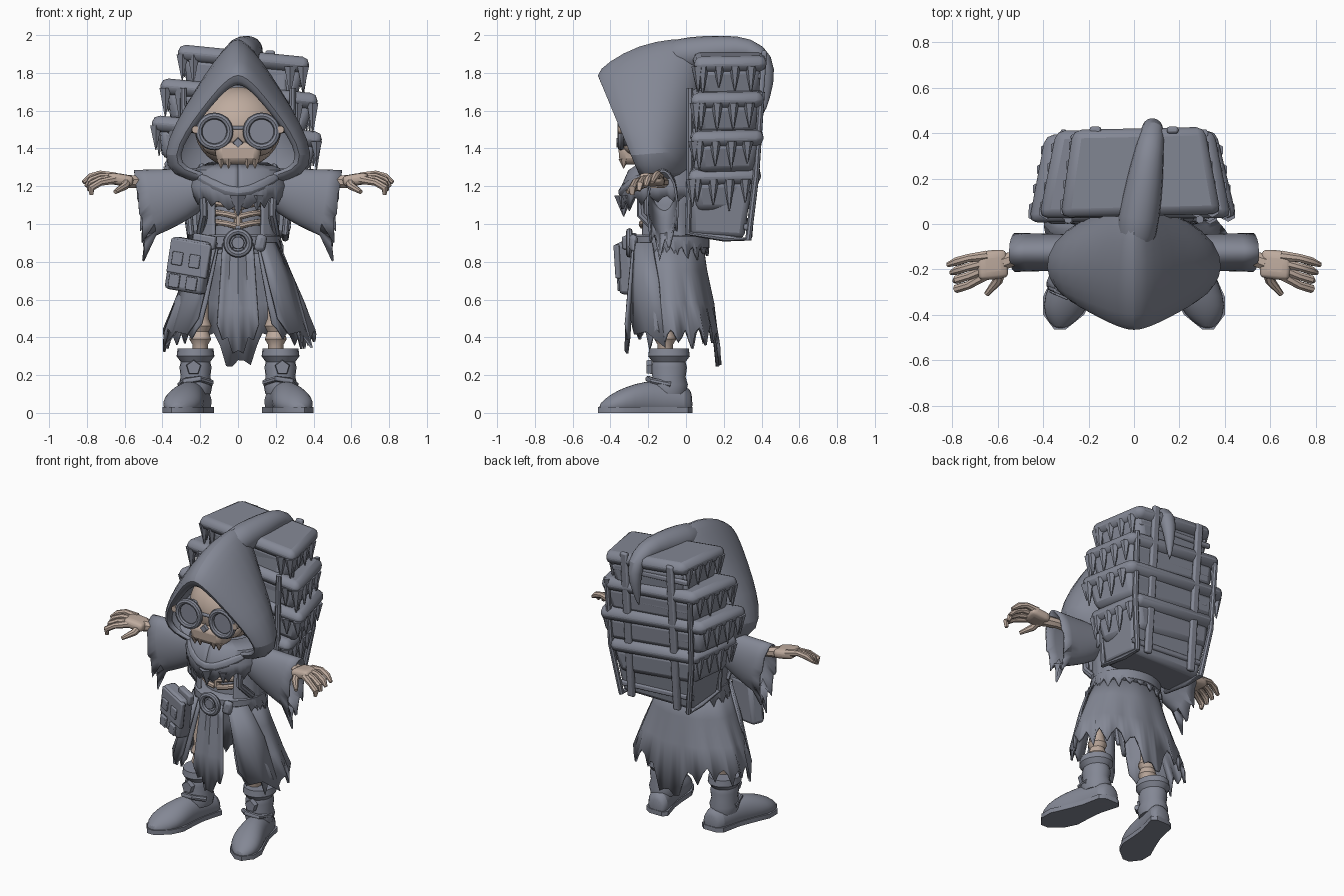
import bpy, bmesh, math, random
from math import sin, cos, pi, radians
from mathutils import Vector, Matrix, Euler

random.seed(4)
cube = bpy.data.objects.get("Cube")
if cube:
    bpy.data.objects.remove(cube)
parts = []


def material(name, colour):
    m = bpy.data.materials.new(name)
    m.use_nodes = True
    m.diffuse_color = (*colour, 1)
    m.node_tree.nodes["Principled BSDF"].inputs["Base Color"].default_value = (*colour, 1)
    return m


CLOTH = material("slate_grey", (.23, .245, .3))
BONE = material("bone", (.52, .41, .345))


def finish(name, bm, mat=CLOTH, mirror=False, thick=0, sub=0, bevel=0):
    bmesh.ops.recalc_face_normals(bm, faces=bm.faces)
    mesh = bpy.data.meshes.new(name)
    bm.to_mesh(mesh)
    bm.free()
    mesh.materials.append(mat)
    ob = bpy.data.objects.new(name, mesh)
    bpy.context.collection.objects.link(ob)
    if bevel:
        mod = ob.modifiers.new("Bevel", "BEVEL")
        mod.width, mod.segments = bevel, 2
    if mirror:
        ob.modifiers.new("Mirror", "MIRROR")
    if thick:
        mod = ob.modifiers.new("Solidify", "SOLIDIFY")
        mod.thickness, mod.offset = thick, 0
    if sub:
        mod = ob.modifiers.new("Subdivision", "SUBSURF")
        mod.levels = mod.render_levels = sub
    parts.append(ob)
    return ob


def skin(name, rows, mat=CLOTH, close=True, caps=False, **kw):
    """Surface through rows of points."""
    bm = bmesh.new()
    vs = [[bm.verts.new(p) for p in row] for row in rows]
    n = len(vs[0])
    for a, b in zip(vs, vs[1:]):
        for i in range(n if close else n - 1):
            j = (i + 1) % n
            bm.faces.new((a[i], a[j], b[j], b[i]))
    if caps:
        bm.faces.new(vs[0])
        bm.faces.new(vs[-1])
    return finish(name, bm, mat, **kw)


def loft(name, levels, mat=CLOTH, n=20, **kw):
    """Stacked ellipses given as x, y, z, x radius, y radius."""
    rows = [[(x + rx * cos(2 * pi * i / n), y + ry * sin(2 * pi * i / n), z) for i in range(n)]
            for x, y, z, rx, ry in levels]
    return skin(name, rows, mat, caps=True, **kw)


def tube(name, points, radii, mat=CLOTH, n=8, **kw):
    pts = [Vector(p) for p in points]
    side, rows = Vector((.31, .87, .38)), []
    for k, p in enumerate(pts):
        t = (pts[min(k + 1, len(pts) - 1)] - pts[max(k - 1, 0)]).normalized()
        side = (side - t * side.dot(t)).normalized()
        up, r = t.cross(side), radii[k] if isinstance(radii, list) else radii
        rows.append([p + (side * cos(2 * pi * i / n) + up * sin(2 * pi * i / n)) * r for i in range(n)])
    return skin(name, rows, mat, caps=True, **kw)


def box(name, loc, size, rot=(0, 0, 0), bevel=.02, mat=CLOTH, taper=1, back=1, **kw):
    """Bevelled box; taper narrows the bottom, back narrows the rear."""
    bm = bmesh.new()
    bmesh.ops.create_cube(bm, size=1)
    turn = Euler(rot).to_matrix()
    for v in bm.verts:
        k = taper if v.co.z < 0 else 1
        w = k * (back if v.co.y > 0 else 1)
        v.co = turn @ Vector((v.co.x * size[0] * w, v.co.y * size[1] * k, v.co.z * size[2])) + Vector(loc)
    return finish(name, bm, mat, bevel=bevel, **kw)


def ball(name, loc, size, mat=BONE, **kw):
    bm = bmesh.new()
    bmesh.ops.create_uvsphere(bm, u_segments=24, v_segments=16, radius=1,
                              matrix=Matrix.Translation(loc) @ Matrix.Diagonal((*size, 1)))
    return finish(name, bm, mat, **kw)


def spikes(name, items, mat=CLOTH, **kw):
    """Hanging cones given as base, length, radius."""
    bm = bmesh.new()
    for (x, y, z), length, r in items:
        bmesh.ops.create_cone(bm, cap_ends=True, segments=6, radius1=.003, radius2=r, depth=length,
                              matrix=Matrix.Translation((x, y, z - length / 2)))
    return finish(name, bm, mat, **kw)


def disc(name, loc, r, depth, n=20, mat=CLOTH, **kw):
    bm = bmesh.new()
    bmesh.ops.create_cone(bm, cap_ends=True, segments=n, radius1=r, radius2=r * .9, depth=depth,
                          matrix=Matrix.Translation(loc) @ Matrix.Rotation(pi / 2, 4, "X"))
    return finish(name, bm, mat, **kw)


def hoop(name, loc, R, r, **kw):
    n = 24
    rows = [[(loc[0] + (R + r * cos(b)) * cos(a), loc[1] + r * sin(b), loc[2] + (R + r * cos(b)) * sin(a))
             for a in (2 * pi * i / n for i in range(n))] for b in (pi * k / 4 for k in range(9))]
    return skin(name, rows, **kw)


def tooth(i):
    return (0, .45, 1, .35)[i % 4] * random.uniform(.4, 1)


def ragged(name, levels, arc, depth, ripple=0, drop=lambda a: 0, n=64):
    """Hanging cloth with a torn hem; levels are y, z, x radius, y radius."""
    rows, last = [], len(levels) - 1
    for k, (y, z, rx, ry) in enumerate(levels):
        row = []
        for i in range(n + 1):
            a = radians(arc[0] + (arc[1] - arc[0]) * i / n)
            r = 1 + ripple * k / last * cos(9 * a)
            low = drop(a) + depth * tooth(i) if k == last else 0
            row.append((rx * r * cos(a), y + ry * r * sin(a), z - low))
        rows.append(row)
    return skin(name, rows, close=False, thick=.014)


# Boots
sections = [(.035, .045, .1), (.01, .08, .15), (-.12, .075, .17), (-.22, .09, .17),
            (-.32, .11, .14), (-.4, .09, .1), (-.465, .025, .045)]
rows = []
for y, w, h in sections:
    rows.append([(.21 - .25 * y + w * cos(a), y, max(0, h * (.4 + .6 * sin(a))))
                 for a in (2 * pi * i / 16 for i in range(16))])
skin("boot_foot", rows, caps=True, mirror=True, sub=1)
rows = [[(.21 - .25 * y + s * w, y, z) for s, z in ((-1, 0), (1, 0), (1, .03), (-1, .03))]
        for y, w, h in sections]
skin("boot_sole", rows, caps=True, mirror=True)
loft("boot_shaft", [(.225, -.09, z, r, r + .01) for z, r in
     ((.1, .08), (.15, .09), (.19, .078), (.24, .085), (.27, .078), (.3, .1), (.34, .095), (.34, .06))], mirror=True)
tube("boot_strap", [(.14, -.14, .16), (.2, -.2, .18), (.28, -.18, .17), (.305, -.08, .15)], .016, mirror=True)
disc("boot_buckle", (.235, -.195, .24), .042, .03, n=5, mirror=True)

# Leg bones
loft("leg_bone", [(.2, -.11, z, r, r) for z, r in ((.3, .045), (.36, .04), (.39, .058), (.43, .045),
     (.46, .06), (.5, .045), (.7, .04))], BONE, n=12, mirror=True)

# Robe skirt, front flap and side panels
ragged("robe_skirt", [(-.09, .93, .2, .17), (-.085, .75, .27, .19), (-.075, .58, .34, .215), (-.06, .48, .395, .235)],
       (-62, 242), .12, .035, lambda a: .04 * cos(a) ** 2 + .2 * max(0, sin(a)) ** 24)
flap = []
for k in range(6):
    v = k / 5
    flap.append([((.08 + .03 * v) * u / 4, -.27 - .04 * v - .01 * cos(u * 1.5),
                  .9 - .43 * v - (.14 * (1 - abs(u) / 4) + .05 * (u % 2)) * (k == 5)) for u in range(-4, 5)])
skin("front_flap", flap, close=False, thick=.012)
panel = [[(.11 + .1 * v + .03 * u * (1 + v), -.27 - .02 * v + .01 * u * u * (1 + v),
           .9 - .4 * v - (.05 * (u % 2) + .035 * u) * (v == 1)) for u in range(4)] for v in (0, .5, 1)]
skin("skirt_panel", panel, close=False, thick=.014, mirror=True)

# Torso, tunic, belt
loft("inner_body", [(0, -.08, z, r, r - .03) for z, r in ((.84, .17), (1, .16), (1.25, .15))])
ragged("tunic", [(-.08, 1.27, .2, .15), (-.08, 1.1, .215, .17), (-.08, .95, .21, .18), (-.08, .88, .235, .195)],
       (-55, 235), .08)
loft("belt", [(0, -.08, z, r, r - .02) for z, r in ((.865, .21), (.875, .225), (.935, .225), (.945, .21))], n=32)
hoop("belt_buckle", (0, -.3, .9), .06, .018)
disc("buckle_plate", (0, -.29, .9), .035, .04)
box("belt_knot", (.12, -.28, .9), (.06, .04, .09), (0, .2, .3))
for z in (.99, 1.04, 1.09, 1.13):
    tube("rib", [(.012, -.23, z), (.06, -.235, z + .012), (.11, -.2, z + .02), (.14, -.13, z + .01)], .017, BONE, mirror=True)
tube("sternum", [(0, -.22, .99), (0, -.225, 1.16)], .022, BONE)
tube("shoulder_strap", [(.19, .06, 1.28), (.19, -.12, 1.3), (.19, -.24, 1.2), (.18, -.24, 1.05), (.2, -.14, .95)],
     .022, mirror=True)

# Scarf
ragged("scarf", [(-.1, 1.32, .15, .14), (-.1, 1.28, .24, .2), (-.1, 1.2, .265, .235), (-.1, 1.15, .25, .24)],
       (-90, 270), .05, 0, lambda a: .05 * max(0, -sin(a)) ** 6)
tube("scarf_fold", [(.22, -.2, 1.26), (.12, -.3, 1.2), (0, -.34, 1.15), (-.12, -.3, 1.2), (-.22, -.2, 1.26)],
     [.03, .04, .035, .04, .03], sub=1)
spikes("scarf_tip", [((0, -.33, 1.15), .11, .05), ((.1, -.3, 1.15), .08, .04)])

# Sleeves
rows, n = [], 36
for k in range(7):
    v, row = k / 6, []
    for i in range(n):
        a = 2 * pi * i / n
        up = (1 + sin(a)) / 2
        top, low = 1.29 - .01 * v, 1.12 - .2 * v ** .7
        rag = tooth(i) * (1 - up) * .13 if k == 6 else 0
        row.append((.16 + (.39 - .06 * (1 - up)) * v + rag * .1, -.125 + cos(a) * (.07 + .01 * v),
                    low + (top - low) * up - rag))
    rows.append(row)
skin("sleeve", rows, thick=.012, mirror=True)

# Arms and hands
tube("forearm", [(.25, -.12, 1.22), (.5, -.14, 1.22), (.58, -.17, 1.225)], [.03, .032, .038], BONE, mirror=True)
box("palm", (.625, -.18, 1.235), (.14, .13, .065), (0, -.15, -.1), .025, BONE, mirror=True, sub=1)
for i in range(4):
    tube("finger", [(.65, -.14 - .028 * i, 1.25 - .005 * i), (.73, -.15 - .04 * i, 1.265 - .015 * i),
                    (.78, -.165 - .04 * i, 1.25 - .02 * i), (.82 - .015 * i, -.18 - .035 * i, 1.22 - .022 * i)],
         [.024, .019, .02, .011], BONE, mirror=True)
tube("thumb", [(.59, -.2, 1.23), (.6, -.25, 1.2), (.65, -.31, 1.17)], [.028, .022, .012], BONE, mirror=True)

# Skull and goggles
ball("skull", (0, -.12, 1.51), (.23, .215, .215))
ball("cheek", (.1, -.25, 1.42), (.09, .085, .06), mirror=True)
box("upper_jaw", (0, -.275, 1.375), (.25, .17, .12), bevel=.035, mat=BONE, taper=.9)
spikes("teeth", [((x / 100, -.33, 1.345), .05, .028) for x in (-9, -5, 5, 9)], BONE)
disc("nose_hole", (0, -.358, 1.43), .028, .02, n=4)
hoop("goggle_rim", (.125, -.345, 1.49), .082, .018, mirror=True)
disc("goggle_lens", (.125, -.32, 1.49), .085, .03, mirror=True)
disc("goggle_bolt", (.225, -.335, 1.5), .022, .05, n=10, mat=BONE, mirror=True)
tube("goggle_strap", [(.2, -.3, 1.5), (.24, -.15, 1.5), (.2, .02, 1.5)], .02, mirror=True)
box("goggle_bridge", (0, -.335, 1.51), (.08, .02, .02), bevel=.006)

# Hood: arched sections from the lip to the back
half = [(0, 1), (.13, .96), (.3, .86), (.56, .65), (.82, .42), (1, .17), (.88, .03), (.45, -.04)]
arch = [(-x, z) for x, z in reversed(half[1:])] + half
rows = []
for w, top, low, front, base in [(.315, 1.74, 1.28, -.42, -.23), (.34, 1.79, 1.27, -.485, -.25),
                                 (.37, 1.86, 1.25, -.41, -.23), (.405, 1.95, 1.24, -.25, -.18),
                                 (.375, 1.985, 1.24, -.06, -.09), (.24, 1.98, 1.25, .05, .01),
                                 (.1, 1.9, 1.35, .09, .05)]:
    rows.append([(w * x, front + (base - front) * (1 - z), low + (top - low) * z) for x, z in arch])
skin("hood", rows, close=False, thick=.018, sub=1)
tube("hood_tail", [(0, -.12, 1.88), (.02, .03, 1.9), (.05, .2, 1.92), (.07, .34, 1.93), (.085, .42, 1.87),
                   (.08, .435, 1.75), (.06, .41, 1.58)], [.09, .1, .085, .065, .055, .04, .006], n=10, sub=1)

# Backpack: shelves leaning back, with hanging drips
for z, left, right in ((1.875, -.33, .38), (1.69, -.42, .43), (1.49, -.47, .45), (1.28, -.4, .37)):
    y, mid, wide = .205 + (z - 1.4) * .05, (left + right) / 2, right - left
    turn = (0, .1, random.uniform(-.03, .03))
    box("pack_shelf", (mid, y, z), (wide, .385, .085), turn, .038, back=.82)
    box("pack_bundle", (mid, y, z - .1), (wide - .06, .33, .17), turn, .04, taper=.92, back=.84)
    drips = []
    for edge in (left + .035, right - .035):
        ez = z - .1 * (edge - mid) - .01
        drips += [((edge * (1 - .04 * k), y - .14 + .085 * k, ez), random.uniform(.11, .17), .032) for k in range(4)]
        drips += [((edge * (1 - .2 * k), y - .165, ez), random.uniform(.1, .17), .035) for k in range(2)]
    spikes("pack_drips", drips)
box("pack_core", (0, .2, 1.5), (.52, .29, .74), (-.06, 0, 0))
box("pack_basket", (0, .175, 1.08), (.6, .33, .3), (-.06, 0, 0), .03, taper=.86)
tube("pack_frame", [(.29, .02, 1.72), (.28, .02, 1.3), (.25, .01, .95), (.25, .2, .925), (.25, .33, .92),
                    (.3, .37, 1.25), (.31, .4, 1.7)], .018, mirror=True)
for x in (-.17, .17):
    box("pack_back_strap", (x, .375, 1.42), (.05, .03, 1), (-.08, 0, 0), .01)
for z in (1, 1.2, 1.4, 1.6, 1.8):
    box("pack_back_bar", (0, .35 + (z - 1.4) * .08, z), (.56, .025, .035), (0, .06, 0), .01)

# Satchel on the right hip, turned to follow the skirt
turn, hip = (0, .16, -.4), Vector((-.26, -.285, .78))
for name, offset, size in [("satchel", (0, 0, 0), (.22, .09, .28)), ("satchel_flap", (.01, -.035, .04), (.23, .03, .18)),
                           ("satchel_strap", (.06, .02, .14), (.13, .04, .07))] + [
                          ("satchel_pouch", (x, -.05, z), (.06, .02, .07)) for x in (-.05, .05) for z in (.03, -.09)]:
    box(name, hip + Euler(turn).to_matrix() @ Vector(offset), size, turn, size[1] / 4)

# Shading
bpy.ops.object.select_all(action="DESELECT")
for ob in parts:
    ob.select_set(True)
bpy.context.view_layer.objects.active = parts[0]
bpy.ops.object.shade_smooth_by_angle(angle=radians(40))
